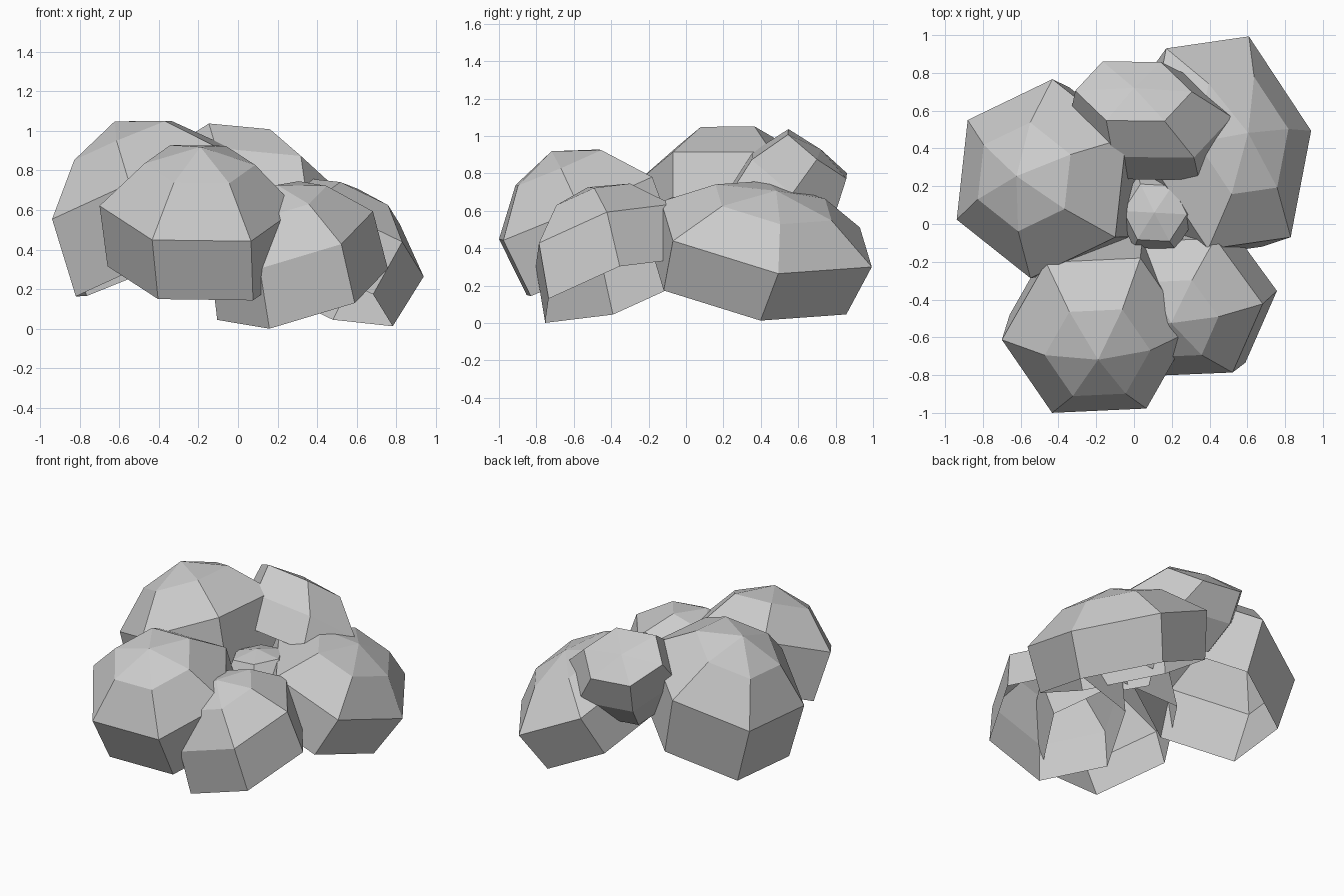
import bpy, math
from mathutils import Vector

if "Cube" in bpy.data.objects:
    bpy.data.objects.remove(bpy.data.objects["Cube"])

SIDES = 6


def lobe(name, center, axis, corner, rings, pole, stretch=1.0):
    """Faceted open dome: centre of the widest ring, its axis, one corner,
    (height, radius, optional shift) rings, tip height, sideways stretch."""
    c, a = Vector(center), Vector(axis).normalized()
    u = Vector(corner) - c
    u = (u - a * u.dot(a)).normalized()
    v = a.cross(u) * stretch
    verts = []
    for h, r, *shift in rings:
        off = Vector(shift[0]) if shift else Vector()
        for i in range(SIDES):
            t = 2 * math.pi * i / SIDES
            verts.append(c + off + a * h + (u * math.cos(t) + v * math.sin(t)) * r)
    verts.append(c + off + a * pole)
    faces = []
    for k in range(len(rings) - 1):
        for i in range(SIDES):
            j = (i + 1) % SIDES
            b, n = k * SIDES, (k + 1) * SIDES
            faces.append((b + i, b + j, n + j, n + i))
    top = (len(rings) - 1) * SIDES
    for i in range(SIDES):
        faces.append((top + i, top + (i + 1) % SIDES, len(verts) - 1))
    mesh = bpy.data.meshes.new(name)
    mesh.from_pydata([tuple(p) for p in verts], [], faces)
    mesh.update()
    bpy.context.collection.objects.link(bpy.data.objects.new(name, mesh))


# Large lobes leaning outward
lobe("front_lobe", (-0.20, -0.59, 0.615), (0.03, -0.39, 0.92), (0.08, -1.0, 0.44),
     [(-0.31, 0.48, (0.03, 0.01, -0.02)), (0, 0.50), (0.235, 0.28)], 0.33)
lobe("left_lobe", (-0.49, 0.24, 0.735), (-0.39, 0.04, 0.92), (-0.94, 0.02, 0.54),
     [(-0.37, 0.50, (-0.05, 0, -0.06)), (0, 0.53), (0.235, 0.29)], 0.34)
lobe("right_lobe", (0.50, 0.43, 0.475), (0.40, 0.20, 0.89), (0.94, 0.50, 0.31),
     [(-0.30, 0.45, (0, -0.03, 0.0)), (0, 0.49), (0.19, 0.27)], 0.26, 1.29)

# Smaller lobes
lobe("front_right_lobe", (0.27, -0.44, 0.47), (-0.26, -0.30, 0.91), (0.51, -0.77, 0.43),
     [(-0.29, 0.45, (-0.02, -0.02, -0.03)), (0, 0.43), (0.20, 0.24)], 0.28)
lobe("back_lobe", (0.09, 0.57, 0.73), (0.08, 0.60, 0.79), (0.45, 0.57, 0.70),
     [(-0.22, 0.40, (0.06, 0, 0)), (0, 0.43), (0.22, 0.31, (-0.11, 0, 0))], 0.25, 0.73)

# Central bud
lobe("center_bud", (0.12, 0.06, 0.57), (-0.1, 0, 1), (0.31, 0.05, 0.57),
     [(-0.13, 0.20), (0, 0.22), (0.09, 0.17)], 0.13)
